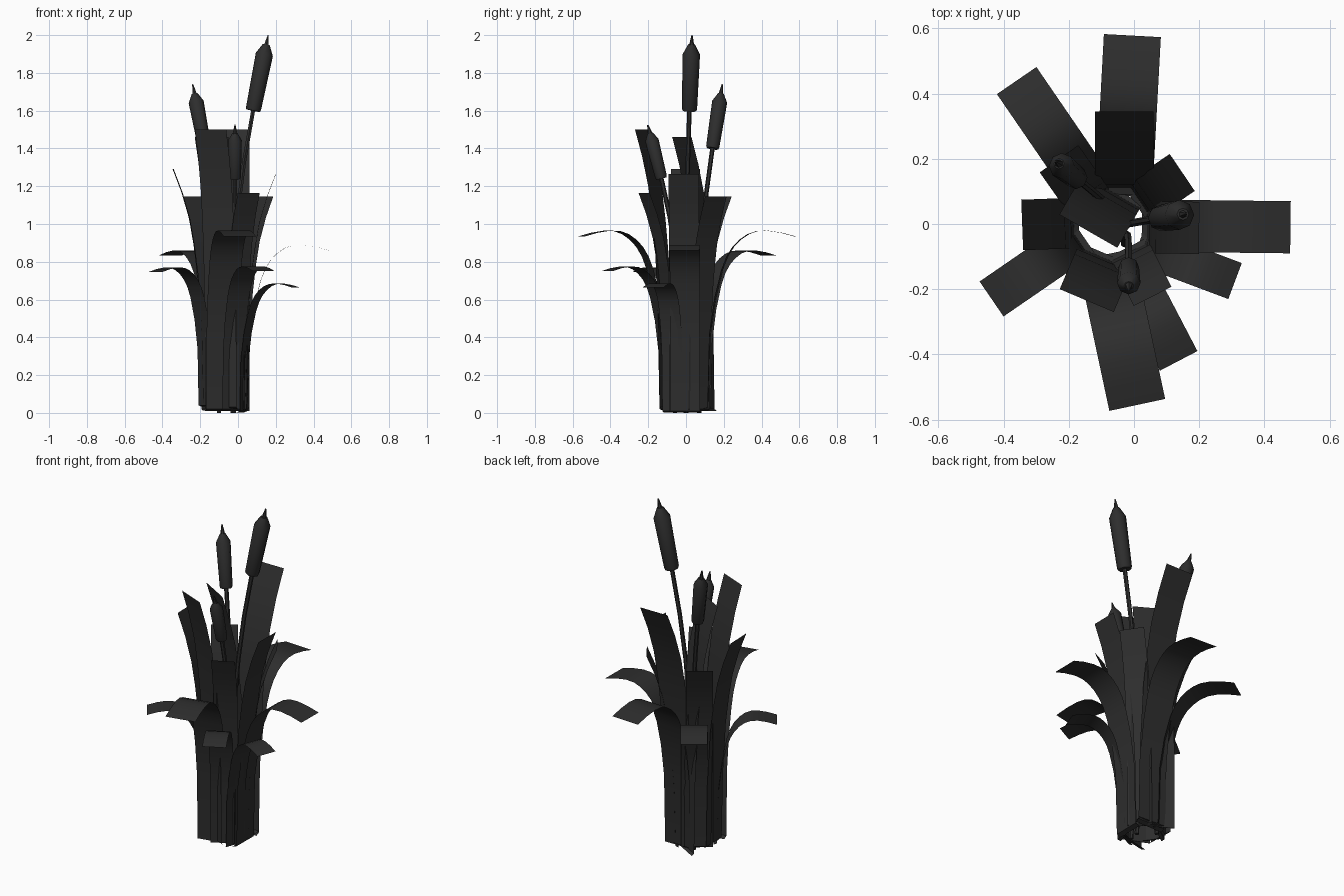
import bpy, bmesh
from mathutils import Vector

cube = bpy.data.objects.get("Cube")
if cube:
    bpy.data.objects.remove(cube, do_unlink=True)


def make_material(name, value):
    mat = bpy.data.materials.new(name)
    mat.use_nodes = True
    color = (value, value, value, 1)
    mat.diffuse_color = color
    mat.node_tree.nodes["Principled BSDF"].inputs["Base Color"].default_value = color
    return mat


CHARCOAL = make_material("charcoal", 0.027)

# Blade side profiles: (share of reach, share of height), starting with a short inward foot
DROOPING = [(-.06, -.01), (0, 0), (.02, .41), (.08, .62), (.16, .78), (.22, .855), (.29, .91),
            (.37, .95), (.46, .98), (.56, .997), (.68, 1), (.84, .988), (1, .967)]
UPRIGHT = [(-.1, -.007), (0, 0), (.05, .3), (.17, .55), (.3, .68), (.45, .79), (.7, .9), (1, 1)]


def finish(bm, name):
    mesh = bpy.data.meshes.new(name)
    bm.to_mesh(mesh)
    bm.free()
    mesh.materials.append(CHARCOAL)
    obj = bpy.data.objects.new(name, mesh)
    bpy.context.collection.objects.link(obj)
    bpy.ops.object.select_all(action="DESELECT")
    obj.select_set(True)
    bpy.context.view_layer.objects.active = obj
    bpy.ops.object.shade_smooth_by_angle(angle=0.9)


def blade(name, base, tip, height, width, profile, bottom):
    """Flat ribbon leaf bending from base to tip."""
    base, tip = Vector((*base, 0)), Vector((*tip, 0))
    out = (tip - base).normalized()
    side = Vector((-out.y, out.x, 0)) * width / 2
    bm = bmesh.new()
    last = None
    for reach, rise in profile:
        p = base + (tip - base) * reach
        p.z = bottom + (height - bottom) * rise
        row = [bm.verts.new(p - side), bm.verts.new(p + side)]
        if last:
            bm.faces.new((last[0], last[1], row[1], row[0]))
        last = row
    finish(bm, name)


def lathe_along(name, rings, sides=8):
    """Tube through (point, radius) rings, closed at both ends."""
    bm = bmesh.new()
    loops = []
    for i, (p, r) in enumerate(rings):
        ahead = rings[min(i + 1, len(rings) - 1)][0]
        behind = rings[max(i - 1, 0)][0]
        turn = Vector((0, 0, 1)).rotation_difference(ahead - behind).to_matrix()
        circle = bmesh.ops.create_circle(bm, segments=sides, radius=r)["verts"]
        for v in circle:
            v.co = p + turn @ v.co
        loops.append(circle)
    for a, b in zip(loops, loops[1:]):
        for i in range(sides):
            j = (i + 1) % sides
            bm.faces.new((a[i], a[j], b[j], b[i]))
    bm.faces.new(loops[0])
    bm.faces.new(loops[-1])
    bmesh.ops.recalc_face_normals(bm, faces=bm.faces)
    finish(bm, name)


def cattail(name, base, low, high, tip, radius):
    """Curved stem, tapered seed head and thin end spike."""
    base, low, high, tip = map(Vector, (base, low, high, tip))
    axis = (high - low).normalized()
    bend = low - axis * low.z * 0.5
    stem = []
    for i in range(7):
        t = i / 6
        stem.append((base.lerp(bend, t).lerp(bend.lerp(low, t), t), 0.012))
    lathe_along(name + "_stem", stem, 6)
    lathe_along(name + "_head", [
        (low, radius * .8), (low + axis * .012, radius * .88),
        (low.lerp(high, .85), radius), (high, radius * .4)])
    lathe_along(name + "_spike", [(high - axis * .01, .014), (high.lerp(tip, .4), .009), (tip, .003)], 6)


# Outer leaves that bend over
blade("back_drooping_leaf", (-.03, .118), (-.005, .578), .965, .175, DROOPING, .03)
blade("back_right_drooping_leaf", (-.12, .09), (-.36, .44), .86, .147, DROOPING, .03)
blade("right_drooping_leaf", (-.172, -.048), (-.437, -.23), .77, .13, DROOPING, .04)
blade("front_drooping_leaf", (-.083, -.12), (.01, -.555), .965, .175, DROOPING, .02)
blade("front_left_drooping_leaf", (-.025, -.11), (.137, -.42), .775, .13, DROOPING, .02)
blade("left_small_drooping_leaf", (.03, -.07), (.31, -.175), .685, .118, DROOPING, .01)
blade("left_drooping_leaf", (.05, -.005), (.48, -.01), .89, .16, DROOPING, .01)

# Inner leaves that stand up
blade("back_tall_leaf", (-.03, .11), (-.03, .345), 1.5, .18, UPRIGHT, .02)
blade("right_tall_leaf", (-.185, .003), (-.343, -.003), 1.29, .155, UPRIGHT, .04)
blade("front_right_tall_leaf", (-.09, -.105), (-.145, -.235), 1.5, .18, UPRIGHT, .03)
blade("front_left_tall_leaf", (-.012, -.085), (.057, -.222), 1.165, .13, UPRIGHT, .02)
blade("left_tall_leaf", (.04, -.01), (.2, -.012), 1.265, .16, UPRIGHT, .01)
blade("back_left_tall_leaf", (.018, .07), (.148, .158), 1.145, .137, UPRIGHT, .02)
blade("back_right_tall_leaf", (-.135, .065), (-.23, .2), 1.145, .145, UPRIGHT, .02)
blade("middle_tall_leaf", (-.07, .1), (-.14, -.022), 1.46, .205, UPRIGHT, .02)

# Cattails
cattail("tall_cattail", (-.02, 0, 0), (.08, .018, 1.6), (.15, .03, 1.95), (.16, .032, 2.0), .046)
cattail("middle_cattail", (-.1, .07, 0), (-.175, .14, 1.4), (-.23, .185, 1.69), (-.24, .192, 1.74), .04)
cattail("short_cattail", (-.03, -.06, 0), (-.016, -.13, 1.24), (-.016, -.19, 1.48), (-.016, -.203, 1.525), .036)
